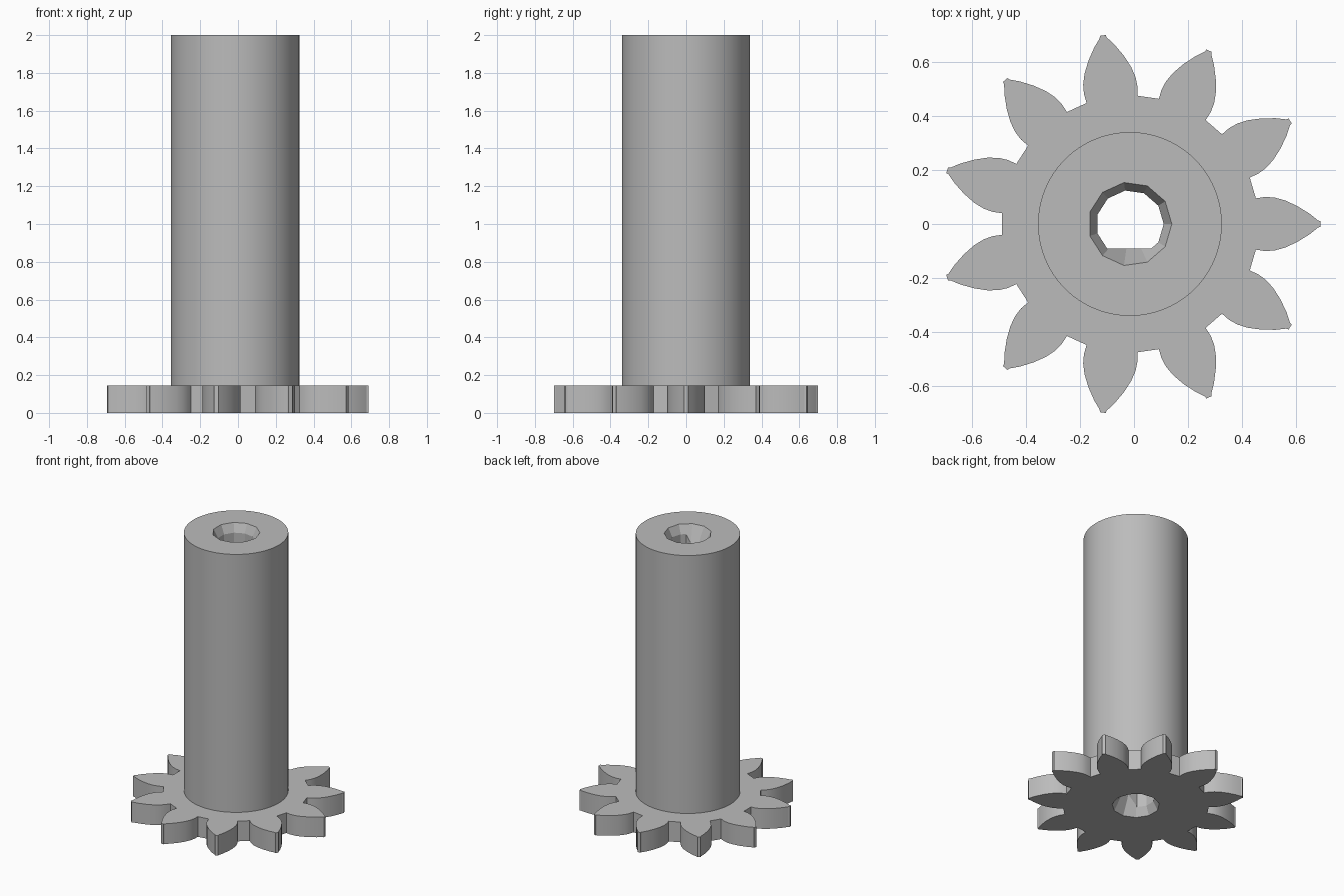
import bpy, bmesh
from math import tau
from mathutils import Vector, Matrix

old = bpy.data.objects.get("Cube")
if old:
    bpy.data.objects.remove(old)

AXIS_X = -0.015      # shaft axis
TEETH = 11
GEAR_TOP = 0.145
HEIGHT = 2.0
BORE_SIDES = 11

grey = bpy.data.materials.new("plain grey")
grey.use_nodes = True
COLOUR = (0.5, 0.5, 0.5, 1)
grey.diffuse_color = COLOUR
grey.node_tree.nodes["Principled BSDF"].inputs["Base Color"].default_value = COLOUR


def finish(name, bm):
    bmesh.ops.recalc_face_normals(bm, faces=bm.faces)
    mesh = bpy.data.meshes.new(name)
    bm.to_mesh(mesh)
    bm.free()
    mesh.materials.append(grey)
    obj = bpy.data.objects.new(name, mesh)
    obj.location.x = AXIS_X
    bpy.context.collection.objects.link(obj)
    return obj


def frustum(name, sides, r_low, r_high, z_low, z_high, flat_y=None):
    """Upright prism or cone with a vertex on +x, optionally cut flat at flat_y."""
    bm = bmesh.new()
    rings = []
    for r, z in ((r_low, z_low), (r_high, z_high)):
        rings.append([bm.verts.new(Matrix.Rotation(tau * i / sides, 3, 'Z') @ Vector((r, 0, z)))
                      for i in range(sides)])
    low, high = rings
    bm.faces.new(low[::-1])
    bm.faces.new(high)
    for i in range(sides):
        j = (i + 1) % sides
        bm.faces.new((low[i], low[j], high[j], high[i]))
    if flat_y is not None:
        cut = bmesh.ops.bisect_plane(bm, geom=bm.verts[:] + bm.edges[:] + bm.faces[:],
                                     plane_co=(0, flat_y, 0), plane_no=(0, -1, 0),
                                     clear_outer=True)
        edges = [e for e in cut["geom_cut"] if isinstance(e, bmesh.types.BMEdge)]
        bmesh.ops.contextual_create(bm, geom=edges)
    return finish(name, bm)


def combine(target, tool, operation):
    mod = target.modifiers.new(operation.lower(), 'BOOLEAN')
    mod.operation = operation
    mod.solver = 'EXACT'
    mod.object = tool
    tool.hide_render = True
    bpy.context.view_layer.objects.active = target
    bpy.ops.object.modifier_apply(modifier=mod.name)
    bpy.data.objects.remove(tool)


# Toothed wheel: one flank, mirrored and repeated round the axis
flank = [(0.466, 0.095), (0.5, 0.1), (0.535, 0.098), (0.575, 0.087),
         (0.62, 0.066), (0.665, 0.038), (0.696, 0.013), (0.705, 0.011)]
tooth = [(x, -y) for x, y in flank] + flank[::-1]
bm = bmesh.new()
outline = []
for i in range(TEETH):
    turn = Matrix.Rotation(tau * i / TEETH, 3, 'Z')
    outline += [bm.verts.new(turn @ Vector((x, y, 0))) for x, y in tooth]
base = bm.faces.new(outline)
walls = bmesh.ops.extrude_face_region(bm, geom=[base], use_keep_orig=True)
top = [v for v in walls["geom"] if isinstance(v, bmesh.types.BMVert)]
bmesh.ops.translate(bm, verts=top, vec=(0, 0, GEAR_TOP))
pinion = finish("pinion_with_shaft", bm)

# Long round shaft
combine(pinion, frustum("shaft", 96, 0.34, 0.34, 0.05, HEIGHT), 'UNION')

# D-shaped bore with a flared mouth at each end
combine(pinion, frustum("bore", BORE_SIDES, 0.125, 0.125, -0.1, HEIGHT + 0.1, -0.09), 'DIFFERENCE')
combine(pinion, frustum("top_flare", BORE_SIDES, 0.075, 0.16, HEIGHT - 0.16, HEIGHT + 0.01), 'DIFFERENCE')
combine(pinion, frustum("bottom_flare", BORE_SIDES, 0.16, 0.075, -0.01, 0.16), 'DIFFERENCE')

# Smooth the shaft and tooth flanks, keep real edges crisp
bpy.ops.object.select_all(action='DESELECT')
pinion.select_set(True)
bpy.context.view_layer.objects.active = pinion
bpy.ops.object.shade_smooth_by_angle(angle=tau / 18)
